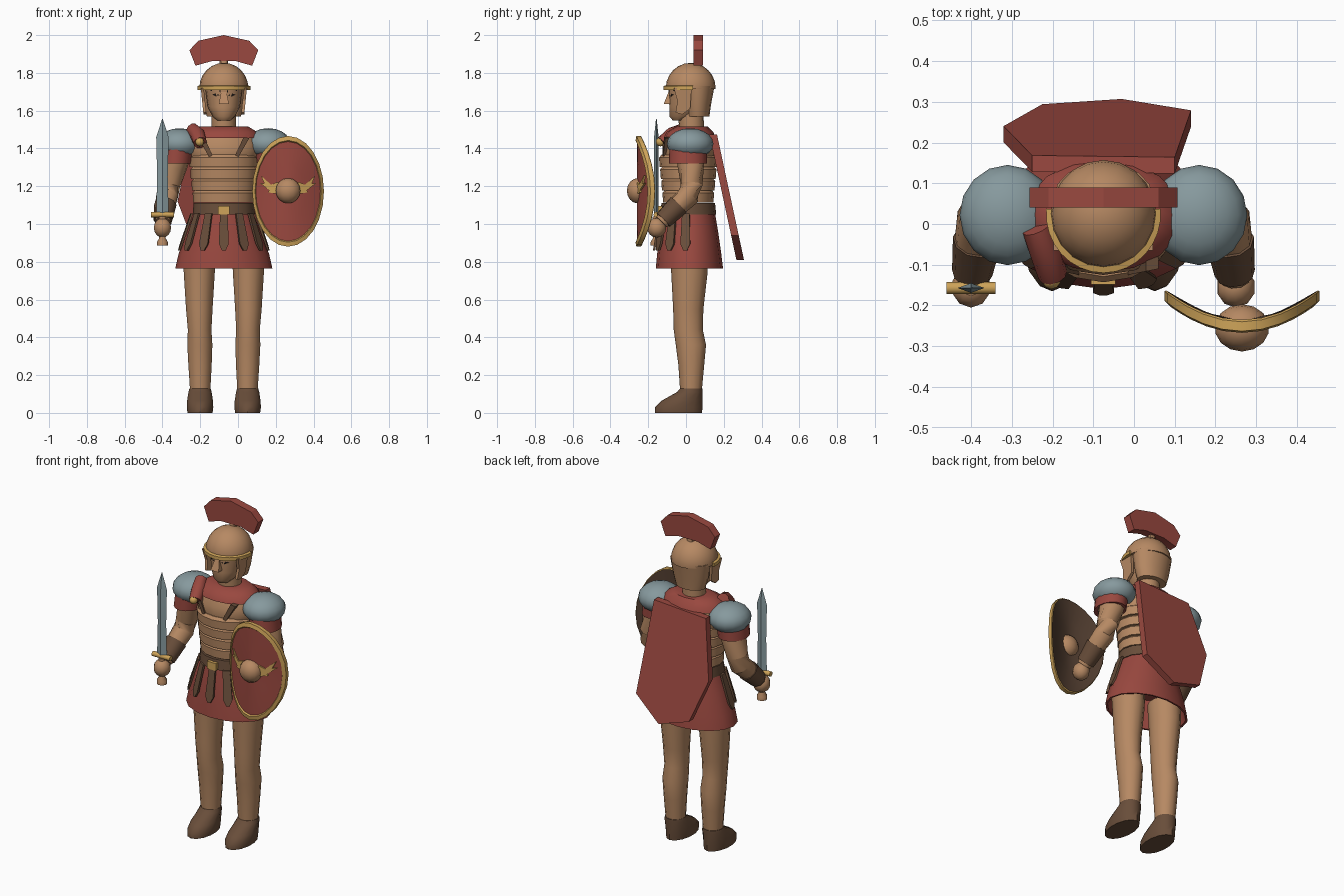
import bpy, bmesh
from math import sin, cos, pi, radians
from mathutils import Vector

if "Cube" in bpy.data.objects:
    bpy.data.objects.remove(bpy.data.objects["Cube"])

MID = -0.075  # the body stands off centre because of the shield


def colour(name, r, g, b):
    m = bpy.data.materials.new(name)
    m.use_nodes = True
    m.diffuse_color = (r, g, b, 1)
    m.node_tree.nodes["Principled BSDF"].inputs["Base Color"].default_value = (r, g, b, 1)
    return m


TAN = colour("tan", .47, .25, .125)
RED = colour("red", .32, .065, .05)
GOLD = colour("gold", .62, .37, .10)
STEEL = colour("steel", .24, .32, .34)
BROWN = colour("brown", .14, .075, .042)
DARK = colour("dark wood", .085, .048, .03)
BLACK = colour("black", .01, .008, .007)


def finish(name, bm, mats, angle=40):
    bmesh.ops.recalc_face_normals(bm, faces=bm.faces)
    bmesh.ops.translate(bm, verts=bm.verts, vec=(MID, 0, 0))
    me = bpy.data.meshes.new(name)
    bm.to_mesh(me)
    bm.free()
    for m in mats:
        me.materials.append(m)
    ob = bpy.data.objects.new(name, me)
    bpy.context.collection.objects.link(ob)
    bpy.ops.object.select_all(action='DESELECT')
    ob.select_set(True)
    bpy.context.view_layer.objects.active = ob
    bpy.ops.object.shade_smooth_by_angle(angle=radians(angle))
    return ob


def skin(name, rings, mats, pick=lambda i: 0, angle=40):
    """Bridge rings of points and cap both ends."""
    bm = bmesh.new()
    vs = [[bm.verts.new(p) for p in r] for r in rings]
    n = len(vs[0])
    for i in range(len(vs) - 1):
        for j in range(n):
            k = (j + 1) % n
            bm.faces.new((vs[i][j], vs[i][k], vs[i + 1][k], vs[i + 1][j])).material_index = pick(i)
    bm.faces.new(vs[0][::-1]).material_index = pick(0)
    bm.faces.new(vs[-1]).material_index = pick(len(vs) - 2)
    return finish(name, bm, mats, angle)


def loft(name, sections, mat, n=16, angle=40):
    """Stack ellipses given as (x, y, z, radius x, radius y)."""
    return skin(name, [[(x + rx * sin(2 * pi * j / n), y - ry * cos(2 * pi * j / n), z)
                        for j in range(n)] for x, y, z, rx, ry in sections], [mat], angle=angle)


def tube(name, path, mat, n=10):
    """Round limb through (x, y, z, radius)."""
    pts = [Vector(p[:3]) for p in path]
    rings = []
    for i, p in enumerate(pts):
        t = (pts[min(i + 1, len(pts) - 1)] - pts[max(i - 1, 0)]).normalized()
        q = t.to_track_quat('Z', 'Y')
        rings.append([p + q @ Vector((cos(2 * pi * j / n), sin(2 * pi * j / n), 0)) * path[i][3]
                      for j in range(n)])
    return skin(name, rings, [mat])


def slab(name, outline, front, depth, mat):
    """Extrude an (x, z) outline in y; front gives the front y at each point."""
    return skin(name, [[(x, front(x, z) + d, z) for x, z in outline] for d in (0, depth)], [mat], angle=20)


def ball(name, centre, size, mat, floor=None, u=16, v=10):
    bm = bmesh.new()
    bmesh.ops.create_uvsphere(bm, u_segments=u, v_segments=v, radius=1)
    for p in bm.verts:
        p.co = Vector(centre) + Vector(a * b for a, b in zip(p.co, size))
    if floor is not None:
        cut = bmesh.ops.bisect_plane(bm, geom=bm.verts[:] + bm.edges[:] + bm.faces[:], plane_co=(0, 0, floor),
                                     plane_no=(0, 0, -1), clear_outer=True)["geom_cut"]
        bmesh.ops.edgeloop_fill(bm, edges=[e for e in cut if isinstance(e, bmesh.types.BMEdge)])
    return finish(name, bm, [mat])


# Torso, banded armour and collar
loft("breastplate", [(0, .015, 1.32, .165, .13), (0, .015, 1.36, .182, .14), (0, .015, 1.42, .195, .14),
                     (0, .02, 1.48, .16, .115)], TAN)
for i in range(4):
    z, w = 1.115 + .062 * i, .155 + .006 * i
    loft("armour_band", [(0, .012, z, w + .008, w - .022), (0, .012, z + .05, w + .01, w - .018),
                         (0, .012, z + .066, w - .005, w - .032)], TAN)
loft("collar", [(0, .02, 1.455, .195, .138), (0, .02, 1.485, .18, .125), (0, .03, 1.515, .13, .085),
                (0, .03, 1.517, .06, .055)], RED)
loft("belt", [(0, .012, 1.05, .165, .148), (0, .012, 1.11, .16, .142)], BROWN)
slab("buckle", [(-.03, 1.05), (.03, 1.05), (.03, 1.095), (-.03, 1.095)], lambda x, z: -.148, .02, GOLD)

# Skirt with a hollow underside, and hanging straps
loft("skirt", [(0, .015, 1.06, .155, .138), (0, .015, .96, .195, .155), (0, .017, .84, .24, .17),
               (0, .018, .765, .257, .178), (0, .018, .766, .245, .167), (0, .015, .93, .19, .14)], RED)
for deg in range(-84, 85, 28):
    a = radians(deg)
    rings = []
    for z, w, k in ((1.055, .02, 0), (.895, .026, .055), (.86, .01, .066)):
        c = Vector(((.165 + k) * sin(a), .015 - (.145 + k * .5) * cos(a), z))
        side, out = Vector((cos(a), sin(a), 0)), Vector((sin(a), -cos(a), 0))
        rings.append([c + side * s * w + out * o for s, o in ((-1, 0), (1, 0), (1, .012), (-1, .012))])
    skin("skirt_strap", rings, [BROWN])

# Legs, boots, arms and shoulders
for s, side in ((1, "left"), (-1, "right")):
    loft(side + "_leg", [(s * .13, .015, .86, .09, .1), (s * .13, .018, .74, .084, .096),
                         (s * .13, .012, .55, .072, .08), (s * .128, .012, .44, .064, .077),
                         (s * .127, .026, .36, .068, .08), (s * .126, .028, .25, .063, .068),
                         (s * .125, .026, .1, .054, .056)], TAN, 14)
    loft(side + "_boot", [(s * .126, -.04, 0, .068, .125), (s * .126, -.038, .03, .072, .125),
                          (s * .126, -.02, .065, .07, .108), (s * .126, .02, .11, .063, .068),
                          (s * .126, .028, .128, .058, .06)], BROWN, 14)
    tube(side + "_arm", [(s * .23, .02, 1.42, .075), (s * .265, .025, 1.3, .07), (s * .29, .03, 1.21, .06),
                         (s * .3, .015, 1.15, .06), (s * .315, -.06, 1.08, .052),
                         (s * .323, -.13, 1.01, .04)], TAN)
    tube(side + "_bracer", [(s * .31, -.04, 1.1, .06), (s * .322, -.12, 1.02, .05)], BROWN)
    ball(side + "_hand", (s * .325, -.155, .98), (.048, .05, .052), TAN, u=10, v=8)
    loft(side + "_sleeve", [(s * .255, .01, 1.32, .083, .1), (s * .245, .012, 1.4, .085, .1)], RED)
    ball(side + "_shoulder_guard", (s * .235, .022, 1.425), (.118, .123, .082), STEEL, 1.37)
    slab("chest_strap", [(s * x, z) for x, z in ((.06, 1.365), (.078, 1.355), (.135, 1.455), (.105, 1.46))],
         lambda x, z: -.137 + abs(x) * .2, .03, BROWN)

# Neck, head and face
loft("neck", [(0, .03, 1.47, .065, .065), (0, .025, 1.62, .065, .068)], TAN)
loft("head", [(0, -.035, 1.548, .035, .035), (0, -.02, 1.57, .06, .068), (0, .0, 1.62, .085, .088),
              (0, .005, 1.72, .098, .098)], TAN)
slab("nose", [(-.027, 1.635), (.027, 1.635), (.014, 1.7), (-.014, 1.7)],
     lambda x, z: -.118 + (z - 1.635) * .4, .05, TAN)
slab("mouth", [(-.026, 1.608), (.026, 1.608), (.02, 1.618), (-.02, 1.618)],
     lambda x, z: -.09 + abs(x) * .35, .009, BLACK)
for s in (1, -1):
    slab("brow", [(s * .018, 1.697), (s * .07, 1.705), (s * .07, 1.714), (s * .018, 1.708)],
         lambda x, z: -.099 + abs(x) * .5, .009, BLACK)
    slab("eye", [(s * .022, 1.682), (s * .042, 1.675), (s * .062, 1.685), (s * .042, 1.692)],
         lambda x, z: -.101 + abs(x) * .5, .009, BLACK)

# Helmet with brow band, neck guard, cheek guards and crest
ball("helmet_dome", (0, .025, 1.72), (.13, .132, .133), TAN, 1.715, 20, 12)
loft("helmet_neck_guard", [(0, .062, 1.57, .09, .062), (0, .062, 1.63, .108, .07),
                           (0, .065, 1.73, .122, .086)], TAN)
band = []
for i in range(17):
    a = radians(-95 + 190 * i / 16)
    band.append([(r * sin(a), .025 - (r + .004) * cos(a), z)
                 for r, z in ((.122, 1.71), (.141, 1.71), (.141, 1.73), (.122, 1.735))])
skin("brow_band", band, [GOLD])
for s in (1, -1):
    skin("cheek_guard", [[(s * (x - (1.72 - z) * .1), y, z) for y, z in
                          ((-.065, 1.72), (.03, 1.72), (.022, 1.61), (-.02, 1.58), (-.055, 1.59), (-.045, 1.65))]
                         for x in (.106, .122)], [TAN], angle=20)
arc = [(.182, 1.92), (.135, 1.97), (0, 2.0)]
under = [(-.15, 1.838), (-.065, 1.862), (.065, 1.862), (.15, 1.838)]
slab("helmet_crest", arc + [(-x, z) for x, z in arc[1::-1]] + under, lambda x, z: .04, .05, RED)
loft("crest_mount", [(0, .06, 1.83, .025, .02), (0, .06, 1.88, .02, .015)], TAN, 8)

# Cloak, its shoulder roll and brooch
slab("cloak", [(.175, 1.475), (-.175, 1.455), (-.245, 1.12), (-.15, .87), (.045, .81), (.215, .94)],
     lambda x, z: .125 + .215 * (1.47 - z), .04, RED)
tube("cloak_roll", [(-.165, -.01, 1.5, .035), (-.14, -.07, 1.475, .04), (-.125, -.125, 1.43, .036)], RED)
ball("brooch", (-.128, -.135, 1.435), (.024, .025, .024), GOLD, u=10, v=6)

# Sword
SX, SY = -.325, -.157
skin("sword_blade", [[(SX - w, SY, z), (SX, SY - t, z), (SX + w, SY, z), (SX, SY + t, z)]
                     for z, w, t in ((1.05, .033, .012), (1.25, .028, .012), (1.46, .033, .012),
                                     (1.555, .002, .002))], [STEEL], angle=10)
tube("sword_guard", [(SX - .06, SY, 1.05, .015), (SX + .06, SY, 1.05, .015)], GOLD)
loft("sword_grip", [(SX, SY, .885, .03, .03), (SX, SY, .905, .03, .03), (SX, SY, .925, .018, .018),
                    (SX, SY, 1.04, .02, .02)], TAN, 10)

# Oval shield bowed about its upright axis
CX, CZ = .34, 1.173


def bow(x, z):
    return -.235 + .075 * ((x - CX) / .19) ** 2


shield = []
for k, off in ((.02, 0), (.5, 0), (.98, 0), (1, -.005), (1, -.028), (.92, -.032), (.9, -.024), (.5, -.024), (.02, -.024)):
    ring = [(CX + .19 * k * cos(2 * pi * j / 24), CZ + .293 * k * sin(2 * pi * j / 24)) for j in range(24)]
    shield.append([(x, bow(x, z) + off, z) for x, z in ring])
skin("shield", shield, [DARK, GOLD, RED], lambda i: 0 if i < 2 else 1 if i < 6 else 2)
ball("shield_boss", (CX, -.255, CZ + .003), (.067, .058, .067), TAN, u=14, v=8)
for s in (1, -1):
    slab("shield_wing", [(CX + s * x, CZ + z) for x, z in
                         ((.03, .0), (.055, .05), (.09, .035), (.145, .085), (.125, .04), (.15, .045),
                          (.1, .005), (.105, -.005), (.07, -.012))], lambda x, z: bow(x, z) - .031, .009, GOLD)
